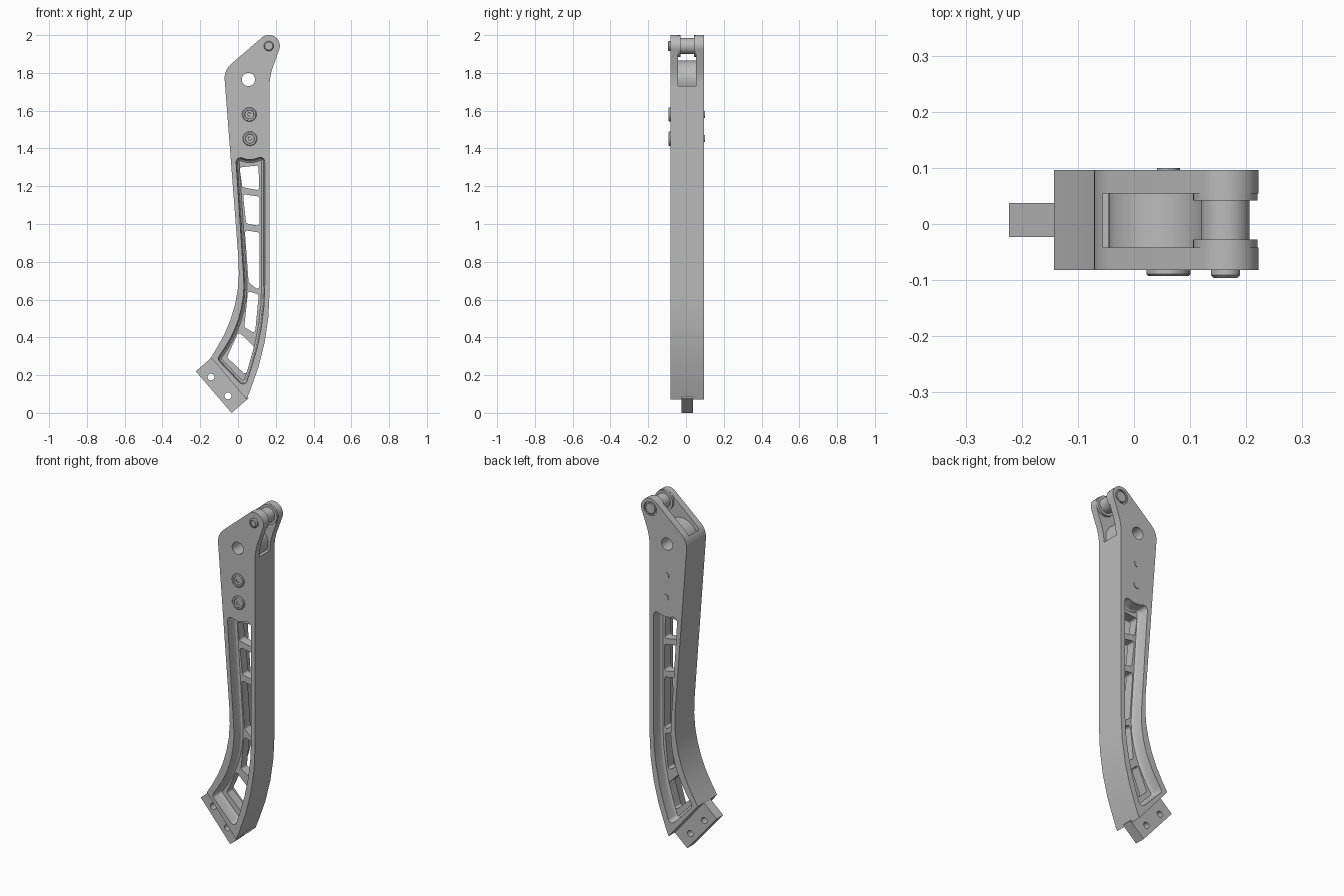
import bpy, bmesh, math
from mathutils import Vector

if "Cube" in bpy.data.objects:
    bpy.data.objects.remove(bpy.data.objects["Cube"], do_unlink=True)

grey = bpy.data.materials.new("machined_grey")
grey.use_nodes = True
COLOUR = (0.5, 0.5, 0.5, 1)
grey.diffuse_color = COLOUR
grey.node_tree.nodes["Principled BSDF"].inputs["Base Color"].default_value = COLOUR

FRONT, BACK = -0.082, 0.096
MID = (FRONT + BACK) / 2


def rounded(corners):
    """Closed x-z outline from (x, z, fillet radius) corners."""
    out = []
    for i, (x, z, r) in enumerate(corners):
        p = Vector((x, z))
        if r == 0:
            out.append(p)
            continue
        u = (Vector(corners[i - 1][:2]) - p).normalized()
        v = (Vector(corners[(i + 1) % len(corners)][:2]) - p).normalized()
        half = u.angle(v) / 2
        c = p + (u + v).normalized() * r / math.sin(half)
        s, e = p + u * r / math.tan(half) - c, p + v * r / math.tan(half) - c
        sweep = s.angle(e)
        n = max(4, round(sweep / 0.1))
        for k in range(n + 1):
            t = k / n
            out.append(c + (s * math.sin((1 - t) * sweep) + e * math.sin(t * sweep)) / math.sin(sweep))
    return out


def circle(x, z, r, n=40):
    return [Vector((x + r * math.cos(a), z + r * math.sin(a)))
            for a in (2 * math.pi * k / n for k in range(n))]


def inset(loop, d):
    """Shrink a clockwise outline by d."""
    out = []
    for i, p in enumerate(loop):
        t = (loop[(i + 1) % len(loop)] - loop[i - 1]).normalized()
        out.append(p + Vector((t.y, -t.x)) * d)
    return out


def loft(name, layers):
    """Solid through (y, outline) layers."""
    bm = bmesh.new()
    rings = [[bm.verts.new((p.x, y, p.y)) for p in loop] for y, loop in layers]
    n = len(rings[0])
    for a, b in zip(rings, rings[1:]):
        for i in range(n):
            bm.faces.new((a[i], a[(i + 1) % n], b[(i + 1) % n], b[i]))
    bm.faces.new(rings[0])
    bm.faces.new(rings[-1])
    bmesh.ops.recalc_face_normals(bm, faces=bm.faces[:])
    mesh = bpy.data.meshes.new(name)
    bm.to_mesh(mesh)
    bm.free()
    mesh.materials.append(grey)
    obj = bpy.data.objects.new(name, mesh)
    bpy.context.collection.objects.link(obj)
    return obj


def prism(name, loop, y0, y1):
    return loft(name, [(y0, loop), (y1, loop)])


def turned(name, x, z, profile):
    """Round part along y from (y, radius) steps."""
    return loft(name, [(y, circle(x, z, r)) for y, r in profile])


def activate(obj):
    bpy.ops.object.select_all(action='DESELECT')
    obj.select_set(True)
    bpy.context.view_layer.objects.active = obj


def cut(obj, cutters):
    activate(obj)
    for c in cutters:
        c.hide_render = True
        mod = obj.modifiers.new("cut", 'BOOLEAN')
        mod.operation, mod.solver, mod.object = 'DIFFERENCE', 'EXACT', c
        bpy.ops.object.modifier_apply(modifier=mod.name)
        bpy.data.objects.remove(c, do_unlink=True)


# Curved arm body with rounded fork tip
arm = prism("arm_body", rounded([
    (-0.143, 0.294, 0), (0.022, 0.56, 0.77), (-0.0745, 1.814, 0.1),
    (0.294, 2.132, 0.058), (0.167, 1.782, 0.3), (0.167, 0.368, 1.37),
    (0.045, 0.071, 0)]), FRONT, BACK)

# Lightening pockets on both faces, leaving a thin web
pocket = rounded([
    (-0.112, 0.285, 0.025), (0.042, 0.515, 0.6), (-0.014, 1.364, 0.025),
    (0.063, 1.336, 0.1), (0.143, 1.364, 0.025), (0.143, 0.45, 1.4),
    (0.036, 0.13, 0.025)])
cutters = []
for side in (-1, 1):
    steps = [(0.11, 0), (0.048, 0.004), (0.034, 0.009), (0.027, 0.018)]
    cutters.append(loft("pocket_cutter", [(MID + side * h, inset(pocket, d)) for h, d in steps]))

# Windows through the web
windows = [
    [(0.008, 1.30), (0.108, 1.31), (0.113, 1.178), (0.023, 1.195)],
    [(0.026, 1.158), (0.113, 1.145), (0.113, 0.99), (0.043, 1.003)],
    [(0.036, 0.967), (0.113, 0.955), (0.113, 0.645), (0.056, 0.692)],
    [(0.053, 0.645), (0.110, 0.627), (0.09, 0.42), (0.033, 0.455)],
    [(0.003, 0.43), (0.085, 0.35), (0.042, 0.20), (-0.058, 0.294)]]
for w in windows:
    cutters.append(prism("window_cutter", rounded([(x, z, 0.012) for x, z in w]), -0.2, 0.2))

# Fork slot, pivot hole and pin seat
PIVOT, PIN = (0.055, 1.765), (0.163, 1.942)
slot = [Vector(p) for p in ((-0.055, 1.73), (-0.055, 2.1), (0.3, 2.1), (0.3, 1.73))]
cutters += [prism("slot_cutter", slot, -0.042, 0.054),
            prism("hole_cutter", circle(*PIVOT, 0.035), -0.2, 0.2),
            prism("seat_cutter", circle(*PIN, 0.04), BACK - 0.008, 0.2)]
cut(arm, cutters)

# Round hub at the bottom of the slot
hub = prism("slot_hub", circle(*PIVOT, 0.1, 64), -0.043, 0.055)
cut(hub, [prism("hole_cutter", circle(*PIVOT, 0.035), -0.2, 0.2)])

# Mounting tongue with two holes
tongue = prism("mounting_tongue", [Vector(p) for p in (
    (-0.13, 0.302), (-0.223, 0.22), (-0.034, 0.0), (0.055, 0.077))], -0.023, 0.037)
cut(tongue, [prism("hole_cutter", circle(x, z, 0.018), -0.2, 0.2)
             for x, z in ((-0.143, 0.19), (-0.053, 0.09))])

# Fork bosses and cross pin
turned("front_boss", *PIN, [(-0.05, 0.0575), (-0.028, 0.0575)])
turned("back_boss", *PIN, [(0.042, 0.0575), (0.06, 0.0575)])
turned("pin_roller", *PIN, [(-0.03, 0.043), (0.044, 0.043)])
turned("pin_end", *PIN, [(0.05, 0.032), (BACK - 0.003, 0.032), (BACK, 0.029)])
turned("pin_head", *PIN, [(-0.07, 0.026), (-0.091, 0.026), (-0.096, 0.021),
                          (-0.096, 0.016), (-0.089, 0.016)])

# Two clamp bolts with recessed sockets and back ends
for label, x, z in (("upper", 0.06, 1.58), ("lower", 0.063, 1.452)):
    turned(label + "_bolt_head", x, z, [(-0.07, 0.038), (-0.089, 0.038), (-0.093, 0.034),
                                        (-0.093, 0.025), (-0.089, 0.023), (-0.089, 0.01), (-0.085, 0.009)])
    turned(label + "_bolt_end", x, z, [(0.08, 0.019), (0.1, 0.019)])

# Smooth curved walls, keep machined edges crisp
for obj in list(bpy.context.collection.objects):
    if obj.type == 'MESH' and obj.data.materials and obj.data.materials[0] == grey:
        activate(obj)
        bpy.ops.object.shade_smooth_by_angle(angle=math.radians(30))
